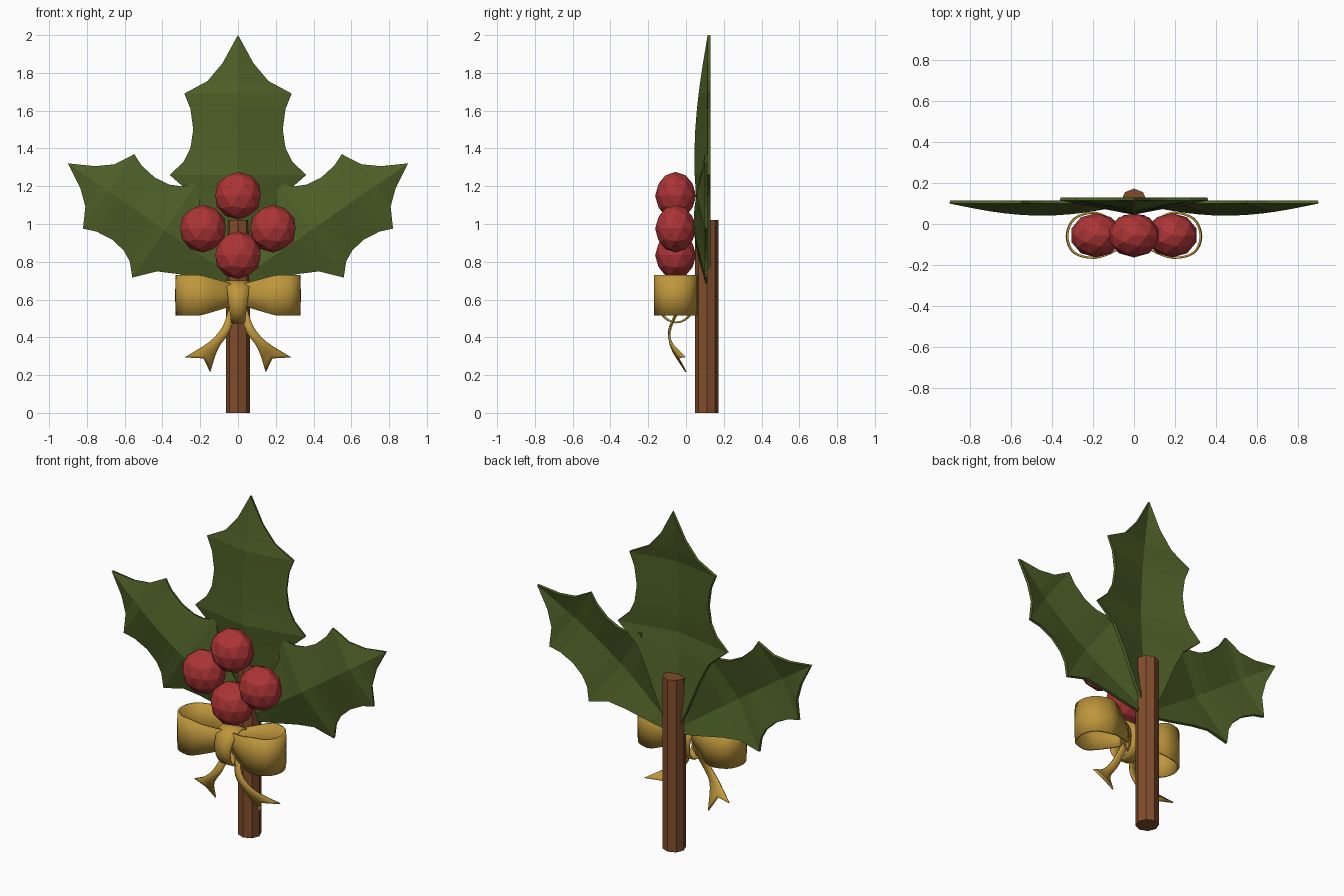
import bpy, bmesh
from math import sin, cos, pi, radians
from mathutils import Vector, Matrix

cube = bpy.data.objects.get("Cube")
if cube:
    bpy.data.objects.remove(cube, do_unlink=True)


def material(name, rgb):
    m = bpy.data.materials.new(name)
    m.use_nodes = True
    m.diffuse_color = (*rgb, 1)
    m.node_tree.nodes["Principled BSDF"].inputs["Base Color"].default_value = (*rgb, 1)
    return m


green = material("leaf green", (0.075, 0.115, 0.02))
red = material("berry red", (0.42, 0.035, 0.037))
gold = material("ribbon gold", (0.52, 0.31, 0.045))
brown = material("bark brown", (0.22, 0.075, 0.025))


def finish(name, bm, mat, thickness=0, smooth=False):
    bmesh.ops.recalc_face_normals(bm, faces=bm.faces)
    mesh = bpy.data.meshes.new(name)
    bm.to_mesh(mesh)
    bm.free()
    mesh.materials.append(mat)
    ob = bpy.data.objects.new(name, mesh)
    bpy.context.collection.objects.link(ob)
    if thickness:
        mod = ob.modifiers.new("thickness", "SOLIDIFY")
        mod.thickness = thickness
        mod.offset = 0
    if smooth:
        bpy.ops.object.select_all(action="DESELECT")
        ob.select_set(True)
        bpy.context.view_layer.objects.active = ob
        bpy.ops.object.shade_smooth_by_angle(angle=radians(40))
    return ob


def strip(rows, closed=False):
    """Skin rows of points, each row running across the surface."""
    bm = bmesh.new()
    grid = [[bm.verts.new(p) for p in row] for row in rows]
    pairs = list(zip(grid, grid[1:]))
    if closed:
        pairs.append((grid[-1], grid[0]))
    for a, b in pairs:
        for i in range(len(a) - 1):
            bm.faces.new((a[i], a[i + 1], b[i + 1], b[i]))
    bmesh.ops.remove_doubles(bm, verts=bm.verts, dist=0.0005)
    return bm


def smooth_path(points, steps):
    """Sample a Catmull-Rom curve through the points."""
    pts = [Vector(p) for p in points]
    pts = [2 * pts[0] - pts[1]] + pts + [2 * pts[-1] - pts[-2]]
    out = []
    for i in range(1, len(pts) - 2):
        a, b, c, d = pts[i - 1:i + 3]
        for k in range(steps):
            t = k / steps
            out.append(0.5 * (2 * b + (c - a) * t + (2 * a - 5 * b + 4 * c - d) * t * t
                              + (3 * b - a - 3 * c + d) * t ** 3))
    return out + [pts[-2]]


# Leaves: spiny half outline as (distance along rib, half width)
OUTLINE = [(0, 0.03), (0.15, 0.1), (0.34, 0.18), (0.455, 0.24), (0.56, 0.36),
           (0.63, 0.285), (0.7, 0.25), (0.8, 0.235), (0.91, 0.25), (0.99, 0.283),
           (1.055, 0.16), (1.15, 0.08), (1.3, 0)]


def leaf(name, angle, scale, y):
    rows = []
    for s, w in OUTLINE:
        bulge = 0.07 * sin(pi * s / 1.3)
        rows.append([(-w, 0, s), (0, -bulge, s), (w, 0, s)])
    bm = strip(rows)
    place = Matrix.Translation((0, y, 0.7)) @ Matrix.Rotation(angle, 4, "Y") @ Matrix.Scale(scale, 4)
    bm.transform(place)
    finish(name, bm, green, 0.015)


leaf("centre_leaf", 0, 1, 0.122)
leaf("left_leaf", radians(55.4), 0.84, 0.107)
leaf("right_leaf", radians(-55.4), 0.84, 0.107)

# Stem: octagonal rod
bm = bmesh.new()
bmesh.ops.create_cone(bm, cap_ends=True, segments=8, radius1=0.063, radius2=0.063, depth=1.02,
                      matrix=Matrix.Translation((0, 0.11, 0.51)))
finish("stem", bm, brown)

# Berries: faceted balls, slightly flattened front to back
for name, x, z in (("top_berry", 0, 1.15), ("left_berry", 0.185, 0.975),
                   ("right_berry", -0.185, 0.975), ("bottom_berry", 0, 0.835)):
    bm = bmesh.new()
    bmesh.ops.create_icosphere(bm, subdivisions=2, radius=0.126)
    bm.transform(Matrix.Translation((x, -0.055, z)) @ Matrix.Diagonal((1, 0.86, 1, 1)))
    finish(name, bm, red)

# Bow loops and tails, mirrored left and right
LOOP = [(0.02, -0.085), (0.09, -0.13), (0.19, -0.165), (0.29, -0.14), (0.325, -0.06),
        (0.29, 0.025), (0.19, 0.055), (0.09, 0.01), (0.02, -0.03)]
TAIL_OUTER = [(0.045, -0.04, 0.56), (0.085, -0.085, 0.45), (0.16, -0.075, 0.37), (0.28, -0.005, 0.295)]
TAIL_MIDDLE = [(0.03, -0.045, 0.55), (0.065, -0.09, 0.44), (0.125, -0.08, 0.36), (0.182, -0.04, 0.29)]
TAIL_INNER = [(0.01, -0.04, 0.54), (0.045, -0.085, 0.43), (0.105, -0.075, 0.34), (0.147, 0, 0.217)]

for side, sx in (("left", 1), ("right", -1)):
    rows = []
    for x, y in smooth_path(LOOP, 4):
        spread = min(1, x / 0.2)
        top = 0.675 + 0.055 * spread
        bottom = 0.575 - 0.06 * spread
        rows.append([(sx * x, y, bottom), (sx * x * 1.01, y, (top + bottom) / 2), (sx * x, y, top)])
    finish(side + "_bow_loop", strip(rows), gold, 0.01, True)

    edges = [smooth_path(e, 5) for e in (TAIL_OUTER, TAIL_MIDDLE, TAIL_INNER)]
    rows = [[(sx * p.x, p.y, p.z) for p in row] for row in zip(*edges)]
    finish(side + "_bow_tail", strip(rows), gold, 0.008, True)

# Knot: ribbon band wrapped around the middle, wider at the top
rows = []
for k in range(24):
    a = 2 * pi * k / 24
    y, z = -0.052 + 0.09 * cos(a), 0.587 + 0.108 * sin(a)
    w = 0.05 + 0.014 * sin(a)
    rows.append([(-w, y, z), (0, y - 0.006 * -cos(a), z), (w, y, z)])
finish("bow_knot", strip(rows, closed=True), gold, 0.01, True)
